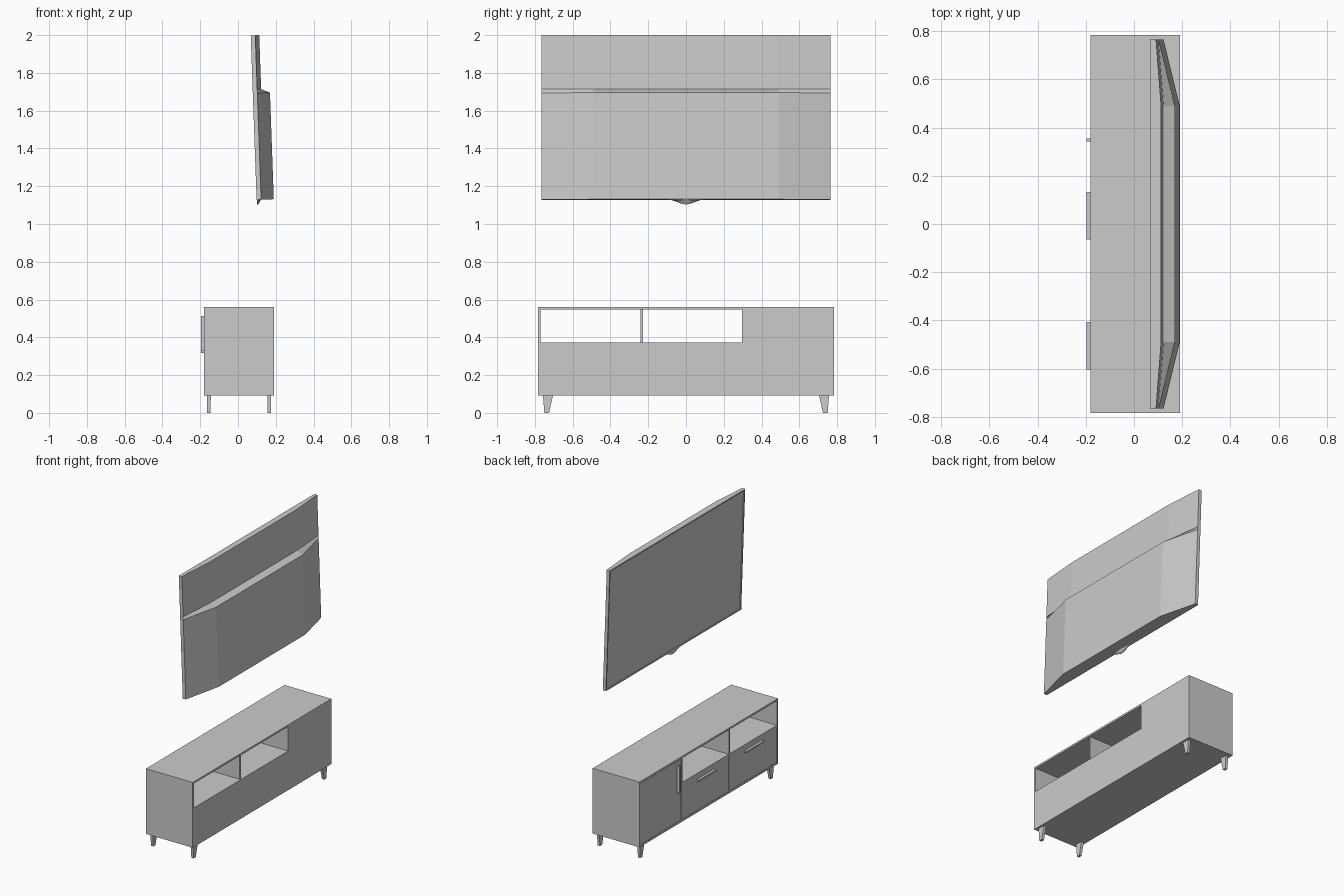
import bpy, bmesh, math

if "Cube" in bpy.data.objects:
    bpy.data.objects.remove(bpy.data.objects["Cube"])


def make(name, bm):
    bmesh.ops.recalc_face_normals(bm, faces=bm.faces)
    me = bpy.data.meshes.new(name)
    bm.to_mesh(me)
    bm.free()
    ob = bpy.data.objects.new(name, me)
    bpy.context.collection.objects.link(ob)
    return ob


def loft(name, sections):
    """Closed solid through a list of equal-length point loops."""
    bm = bmesh.new()
    loops = [[bm.verts.new(p) for p in s] for s in sections]
    n = len(loops[0])
    for a, b in zip(loops, loops[1:]):
        for i in range(n):
            j = (i + 1) % n
            bm.faces.new((a[i], a[j], b[j], b[i]))
    bm.faces.new(loops[0])
    bm.faces.new(loops[-1])
    return make(name, bm)


def rect(x0, x1, y0, y1, z):
    return [(x0, y0, z), (x1, y0, z), (x1, y1, z), (x0, y1, z)]


def box(name, x, y, z):
    return loft(name, [rect(*x, *y, z[0]), rect(*x, *y, z[1])])


# Cabinet carcass
X0, X1, W, T = -0.18, 0.19, 0.783, 0.013
Z0, Z1, SHELF = 0.093, 0.56, 0.373
inz = (Z0 + T, Z1 - T)
DIV, DOOR = -0.234, 0.302          # centres of the two partitions
box("cabinet_top", (X0, X1), (-W, W), (inz[1], Z1))
box("cabinet_bottom", (X0, X1), (-W, W), (Z0, inz[0]))
for side, s in (("left", 1), ("right", -1)):
    box(f"cabinet_side_{side}", (X0, X1), sorted((s * W, s * (W - T))), inz)
for name, y in (("divider", DIV), ("door_partition", DOOR)):
    box(name, (X0, X1 - 0.008), (y - T / 2, y + T / 2), inz)
box("shelf", (X0, X1 - 0.008), (-W + T, DOOR), (SHELF - T, SHELF))

# Back panels: low across the open shelves, full height behind the door
split = DOOR - T / 2
box("back_panel_low", (X1 - 0.008, X1), (-W + T, split), (inz[0], SHELF))
box("back_panel_tall", (X1 - 0.008, X1), (split, W - T), inz)

# Drawer fronts, door and their bar handles
g, xf = 0.003, X0 + 0.002
drawers = [(-W + T, DIV - T / 2), (DIV + T / 2, split)]
for i, (a, b) in enumerate(drawers):
    box(f"drawer_front_{i + 1}", (xf, xf + 0.014), (a + g, b - g), (inz[0] + g, SHELF - g))
    c = (a + b) / 2
    box(f"drawer_handle_{i + 1}", (-0.196, xf), (c - 0.098, c + 0.098), (0.318, 0.33))
box("door", (xf, xf + 0.014), (split + g, W - T - g), (inz[0] + g, inz[1] - g))
box("door_handle", (-0.196, xf), (0.343, 0.355), (0.318, 0.512))

# Tapered legs
for end, s in (("left", 1), ("right", -1)):
    for row, x in (("front", -0.154), ("back", 0.165)):
        loft(f"{row}_leg_{end}", [rect(x - 0.009, x + 0.009, s * 0.725, s * 0.75, 0),
                                  rect(x - 0.01, x + 0.01, s * 0.704, s * 0.757, Z0)])

# Television, built upright and then tilted back as one
H, HW, F = 0.871, 0.765, 0.024

# Bezel with recessed screen
bm = bmesh.new()
lo, hi = ([bm.verts.new(p) for p in rect(0, F, -HW, HW, z)] for z in (0, H))
for i in range(4):
    j = (i + 1) % 4
    bm.faces.new((lo[i], lo[j], hi[j], hi[i]))
bm.faces.new(lo)
bm.faces.new(hi)
bmesh.ops.recalc_face_normals(bm, faces=bm.faces)
front = [f for f in bm.faces if f.normal.x < -0.9]
bmesh.ops.inset_region(bm, faces=front, thickness=0.013)
bmesh.ops.inset_region(bm, faces=front, thickness=0.0005, depth=-0.006)
screen = make("screen_panel", bm)


# Stepped back housing with slanted ends
def plan(d, z):
    return [(F, -HW, z), (d, -0.49, z), (d, 0.49, z), (F, HW, z)]


housing = loft("back_housing", [plan(0.091, 0), plan(0.091, 0.565),
                                plan(0.045, 0.585), plan(0.045, H)])


# Curved chin under the screen, sloping away behind
def chin_loop(x, depth):
    arc = [-0.09 + 0.18 * i / 12 for i in range(13)]
    pts = [(x, y, -depth * (0.5 + 0.5 * math.cos(math.pi * y / 0.09)) - 0.0005) for y in arc]
    return pts + [(x, 0.09, 0.004), (x, -0.09, 0.004)]


chin = loft("chin", [chin_loop(0.002, 0.024), chin_loop(0.008, 0.024), chin_loop(0.022, 0.002)])

for ob in (screen, housing, chin):
    ob.location = (0.0985, 0, 1.128)
    ob.rotation_euler = (0, math.radians(-2.05), 0)
